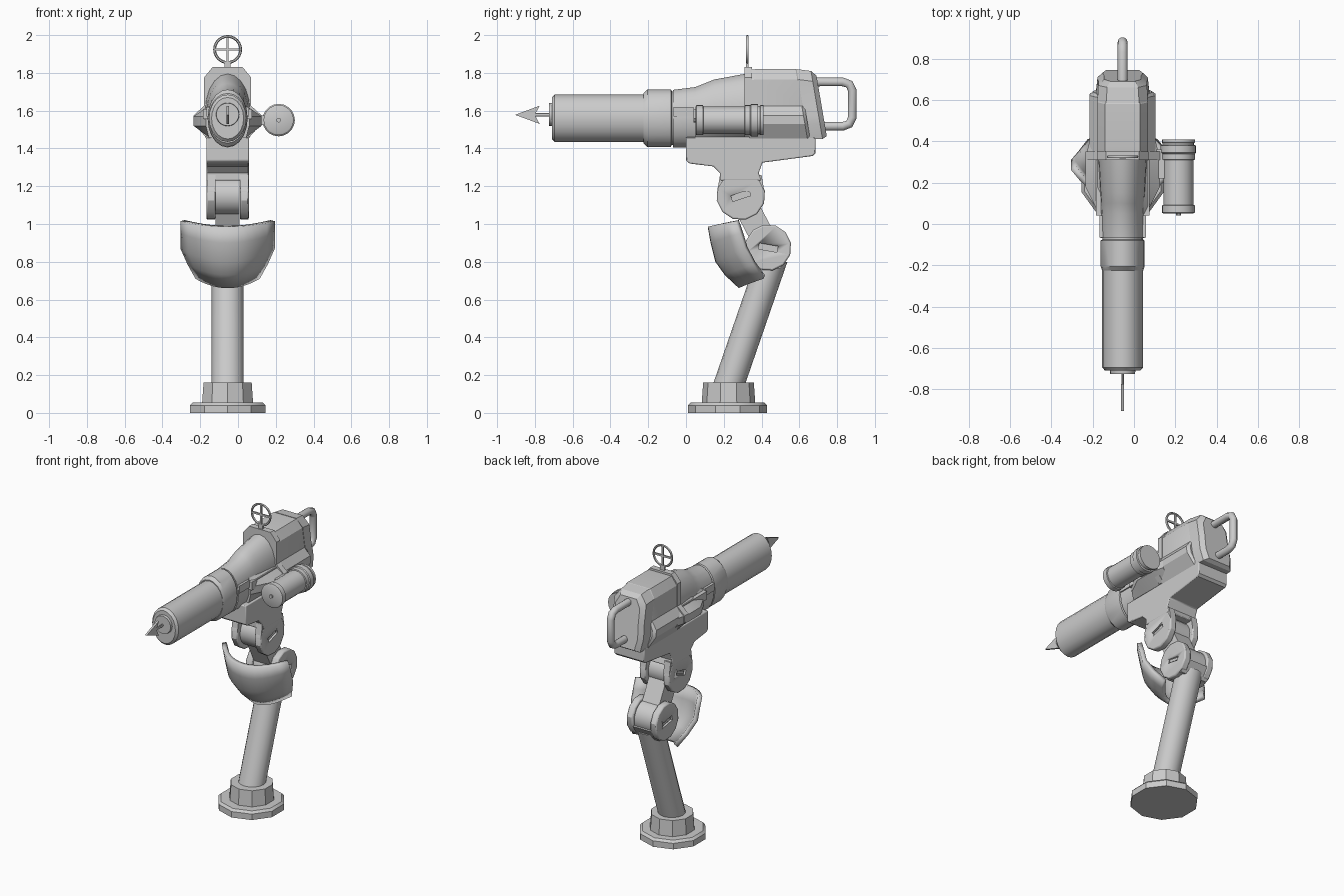
import bpy, bmesh, math
from mathutils import Vector

if "Cube" in bpy.data.objects:
    bpy.data.objects.remove(bpy.data.objects["Cube"])

CX = -0.055  # mid-plane of the mount and launcher


def finish(ob, angle=30):
    bpy.ops.object.select_all(action='DESELECT')
    ob.select_set(True)
    bpy.context.view_layer.objects.active = ob
    bpy.ops.object.shade_smooth_by_angle(angle=math.radians(angle))
    return ob


def loft(name, rings, angle=30, bevel=0):
    """Skin closed rings of (x, y, z), x relative to the mid-plane, and cap the ends."""
    bm = bmesh.new()
    vs = [[bm.verts.new((p[0] + CX, p[1], p[2])) for p in r] for r in rings]
    n = len(vs[0])
    for a, b in zip(vs, vs[1:]):
        for i in range(n):
            bm.faces.new((a[i], a[(i + 1) % n], b[(i + 1) % n], b[i]))
    bm.faces.new(vs[0])
    bm.faces.new(vs[-1])
    bmesh.ops.recalc_face_normals(bm, faces=bm.faces)
    me = bpy.data.meshes.new(name)
    bm.to_mesh(me)
    bm.free()
    ob = bpy.data.objects.new(name, me)
    bpy.context.collection.objects.link(ob)
    if bevel:
        m = ob.modifiers.new("bevel", 'BEVEL')
        m.width, m.segments = bevel, 2
        m.limit_method, m.angle_limit = 'ANGLE', math.radians(50)
    return finish(ob, angle)


def ngon(n, rx, ry, phase=0.0):
    return [(rx * math.cos(phase + i * math.tau / n), ry * math.sin(phase + i * math.tau / n)) for i in range(n)]


def upright(name, n, stations, phase=0.0, **kw):   # stations: z, y, radius
    return loft(name, [[(a, y + b, z) for a, b in ngon(n, r, r, phase)] for z, y, r in stations], **kw)


def tube(name, stations, n=20, x=0.0, **kw):       # stations: y, z, rx, rz
    return loft(name, [[(x + a, y, z + b) for a, b in ngon(n, rx, rz)] for y, z, rx, rz in stations], **kw)


def prism(name, prof, x0, x1, **kw):               # profile in (y, z)
    return loft(name, [[(x, y, z) for y, z in prof] for x in (x0, x1)], **kw)


def rect(y0, y1, z0, z1):
    return [(y0, z0), (y1, z0), (y1, z1), (y0, z1)]


def disc(y, z, r, n=10, phase=0.0):
    return [(y + a, z + b) for a, b in ngon(n, r, r, phase)]


def bar(p, q, w):
    """Straight strip of half-width w between two (y, z) points."""
    p, q = Vector(p), Vector(q)
    d = (q - p).normalized() * w
    s = Vector((-d.y, d.x))
    return [tuple(v) for v in (p + s, q + s, q - s, p - s)]


# Base and leaning post
upright("base_plate", 10, [(0, 0.22, 0.21), (0.04, 0.22, 0.21), (0.055, 0.22, 0.195)], math.pi / 2)
upright("base_collar", 10, [(0.05, 0.225, 0.142), (0.16, 0.225, 0.134)], math.pi / 2)
upright("post", 16, [(0.12, 0.217, 0.085), (0.80, 0.452, 0.085)])

# Two hinge joints: outer cheeks with slots cut into their faces, joined by a link
UP, LOW = (0.29, 1.15), (0.435, 0.875)
for label, (y, z), r, tilt in (("upper", UP, 0.13, 18), ("lower", LOW, 0.123, -10)):
    t = math.radians(tilt)
    d = Vector((math.cos(t), math.sin(t))) * 0.05
    c = Vector((y, z))
    for side, s in (("left", -1), ("right", 1)):
        cheek = prism(f"{label}_cheek_{side}", disc(y, z, r, 12, 0.2), s * 0.065, s * 0.112, bevel=0.008)
        cut = prism(f"{label}_slot_cutter_{side}", bar(c - d, c + d, 0.016), s * 0.098, s * 0.13)
        cut.hide_render = True
        cut.hide_set(True)
        m = cheek.modifiers.new("slot", 'BOOLEAN')
        m.object, m.solver = cut, 'EXACT'
        bpy.context.view_layer.objects.active = cheek
        for mod in [x.name for x in cheek.modifiers]:
            bpy.ops.object.modifier_apply(modifier=mod)
        bpy.data.objects.remove(cut)
        prism(f"{label}_slot_key_{side}", bar(c - d * 0.8, c + d * 0.8, 0.009), s * 0.09, s * 0.104)
prism("link_upper_knuckle", disc(*UP, 0.1, 20), -0.063, 0.063)
prism("link_lower_knuckle", disc(*LOW, 0.105, 20), -0.063, 0.063)
prism("link_bar", bar(UP, LOW, 0.065), -0.063, 0.063)
prism("lower_fork_floor", [(0.38, 0.82), (0.37, 0.765), (0.50, 0.765), (0.55, 0.84), (0.50, 0.84)], -0.1, 0.1)

# Cradle under the launcher, running down into the upper cheeks
prism("cradle", [(0, 1.46), (0, 1.335), (0.02, 1.32), (0.145, 1.305), (0.18, 1.27), (0.18, 1.23),
                 (0.40, 1.23), (0.385, 1.27), (0.405, 1.325), (0.67, 1.36), (0.685, 1.375), (0.685, 1.46)],
      -0.113, 0.113, bevel=0.006)
for side, s in (("left", -1), ("right", 1)):
    prism(f"cradle_arm_{side}", [(0.18, 1.26), (0.165, 1.17), (0.415, 1.17), (0.40, 1.26)], s * 0.065, s * 0.11)

# Curved shield in front of the lower joint
bm = bmesh.new()
rows = [(0.985, 0.115, 0.25, 1.015, 0.262), (0.90, 0.13, 0.25, 0.95, 0.285), (0.80, 0.155, 0.25, 0.87, 0.31),
        (0.73, 0.205, 0.212, 0.785, 0.355), (0.66, 0.28, 0.17, 0.71, 0.41)]
grid = []
for zc, yc, hw, zs, ys in rows:
    grid.append([bm.verts.new((CX + hw * t, yc + (ys - yc) * abs(t) ** 2.3, zc + (zs - zc) * t * t))
                 for t in [i / 6 for i in range(-6, 7)]])
for a, b in zip(grid, grid[1:]):
    for i in range(12):
        bm.faces.new((a[i], b[i], b[i + 1], a[i + 1]))
me = bpy.data.meshes.new("shield")
bm.to_mesh(me)
bm.free()
shield = bpy.data.objects.new("shield", me)
bpy.context.collection.objects.link(shield)
sol = shield.modifiers.new("thickness", 'SOLIDIFY')
sol.thickness, sol.offset = 0.03, -1
finish(shield, 40)

# Barrel, muzzle and collar
ZB = 1.56
tube("barrel", [(-0.71, ZB, 0.085, 0.11), (-0.695, ZB, 0.099, 0.125), (-0.20, ZB, 0.099, 0.125)])
tube("muzzle_plate", [(-0.726, 1.58, 0.06, 0.06), (-0.70, 1.58, 0.063, 0.063)])
tube("barrel_collar", [(-0.225, ZB, 0.1, 0.132), (-0.205, ZB, 0.106, 0.152), (-0.08, ZB, 0.106, 0.152),
                       (-0.075, ZB, 0.098, 0.142), (-0.06, ZB, 0.098, 0.142)])
tube("front_housing", [(y, (t + b) / 2, rx, (t - b) / 2) for y, t, b, rx in (
    (-0.068, 1.71, 1.405, 0.106), (0.05, 1.725, 1.405, 0.106), (0.10, 1.745, 1.405, 0.106),
    (0.15, 1.765, 1.405, 0.11), (0.34, 1.80, 1.405, 0.12))])

# Harpoon: rod and flat barbed head
tube("harpoon_rod", [(-0.83, 1.578, 0.006, 0.01), (-0.71, 1.578, 0.006, 0.01)], n=8)
prism("harpoon_head", [(-0.905, 1.578), (-0.775, 1.53), (-0.80, 1.578), (-0.775, 1.626)], -0.007, 0.007)


# Receiver: chamfered top with a ridge along each flank, ends leaning back
def section(y, zt, zb, tw, sw, ww, slant=0.0):
    half = [(tw, zt), (sw, zt - 0.055), (sw, 1.625), (ww, 1.575), (ww, 1.53), (sw - 0.01, zb)]
    pts = half + [(-x, z) for x, z in reversed(half)]
    return [(x, y + slant * (1.82 - z), z) for x, z in pts]


loft("receiver", [section(0.335, 1.815, 1.45, 0.085, 0.122, 0.16), section(0.37, 1.82, 1.45, 0.085, 0.122, 0.16),
                  section(0.58, 1.82, 1.45, 0.085, 0.122, 0.16, 0.17),
                  section(0.595, 1.81, 1.45, 0.08, 0.115, 0.14, 0.17)])
loft("rear_cap", [section(0.585, 1.82, 1.45, 0.08, 0.122, 0.13, 0.17), section(0.66, 1.81, 1.45, 0.075, 0.118, 0.122, 0.17),
                  section(0.685, 1.785, 1.465, 0.06, 0.09, 0.095, 0.17)])
loft("strap", [section(y, 1.83, 1.46, 0.08, 0.125, 0.18) for y in (0.31, 0.35)])
loft("side_wings", [[(0.1, y, 1.625), (w, y, 1.57), (w, y, 1.52), (0.1, y, 1.46),
                     (-0.1, y, 1.46), (-w, y, 1.52), (-w, y, 1.57), (-0.1, y, 1.625)]
                    for y, w in ((0.05, 0.115), (0.18, 0.18), (0.32, 0.18), (0.40, 0.16))])
prism("side_rail_front", rect(-0.065, 0.04, 1.57, 1.62), -0.113, 0.113)
prism("side_rail_rear", rect(0.04, 0.36, 1.555, 1.61), -0.13, 0.13)

# Canister on the right flank
CAN = 0.27
prism("canister_mount", rect(0.22, 0.36, 1.525, 1.575), 0.12, 0.21)
tube("canister", [(y, 1.55, r, r) for y, r in (
    (0.05, 0.07), (0.055, 0.08), (0.09, 0.08), (0.092, 0.073), (0.31, 0.073), (0.312, 0.08), (0.34, 0.08),
    (0.345, 0.086), (0.38, 0.086), (0.382, 0.076), (0.392, 0.076), (0.394, 0.08), (0.41, 0.08))], x=CAN)
tube("canister_pin", [(0.04, 1.55, 0.012, 0.012), (0.06, 1.55, 0.012, 0.012)], n=10, x=CAN)

# Ring sight with cross hairs
SY, SZ = 0.325, 1.924
bpy.ops.mesh.primitive_torus_add(location=(CX, SY, SZ), rotation=(math.pi / 2, 0, 0), major_segments=24,
                                 minor_segments=6, major_radius=0.069, minor_radius=0.0075)
bpy.context.object.name = "sight_ring"
finish(bpy.context.object, 60)
prism("sight_cross_bar", rect(SY - 0.005, SY + 0.005, SZ - 0.006, SZ + 0.006), -0.067, 0.067)
prism("sight_cross_post", rect(SY - 0.005, SY + 0.005, SZ - 0.067, SZ + 0.067), -0.006, 0.006)
prism("sight_stem", rect(SY - 0.007, SY + 0.007, 1.81, 1.862), -0.016, 0.016)

# Rear grip handle
cu = bpy.data.curves.new("rear_handle", 'CURVE')
cu.dimensions, cu.bevel_depth, cu.bevel_resolution, cu.use_fill_caps = '3D', 0.024, 3, True
path = [(0.66, 1.752), (0.83, 1.752), (0.865, 1.74), (0.881, 1.705), (0.881, 1.565), (0.865, 1.53), (0.83, 1.517), (0.68, 1.517)]
sp = cu.splines.new('POLY')
sp.points.add(len(path) - 1)
for p, (y, z) in zip(sp.points, path):
    p.co = (CX, y, z, 1)
bpy.context.collection.objects.link(bpy.data.objects.new("rear_handle", cu))
